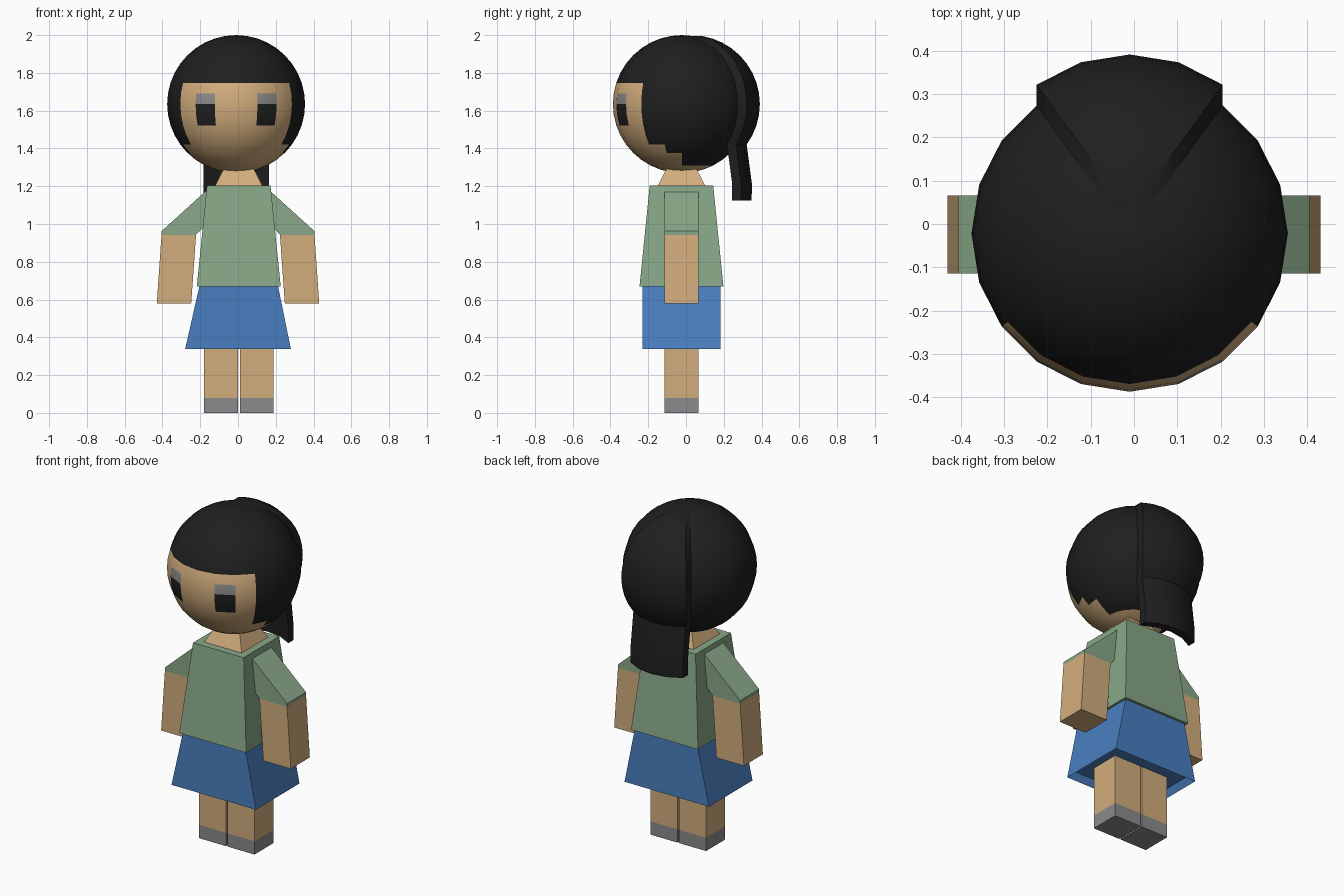
import bpy, bmesh, math
from mathutils import Vector

if "Cube" in bpy.data.objects:
    bpy.data.objects.remove(bpy.data.objects["Cube"])


def make_material(name, hex_code):
    channels = [int(hex_code[i:i + 2], 16) / 255 for i in (0, 2, 4)]
    rgba = [c / 12.92 if c < 0.04 else ((c + 0.055) / 1.055) ** 2.4 for c in channels] + [1]
    mat = bpy.data.materials.new(name)
    mat.use_nodes = True
    mat.diffuse_color = rgba
    mat.node_tree.nodes["Principled BSDF"].inputs["Base Color"].default_value = rgba
    return mat


skin = make_material("skin", "D2AD7C")
black = make_material("black_hair", "1F1F1F")
grey = make_material("grey", "8B8B8B")
green = make_material("green_shirt", "88A788")
blue = make_material("blue_skirt", "4A7FC0")

MID_Y = -0.024
HEAD = Vector((-0.01, -0.022, 1.635))
RADIUS = 0.365
STEP = math.radians(18)


def finish(name, bm, mats, smooth=False):
    bmesh.ops.recalc_face_normals(bm, faces=bm.faces)
    mesh = bpy.data.meshes.new(name)
    bm.to_mesh(mesh)
    bm.free()
    obj = bpy.data.objects.new(name, mesh)
    bpy.context.collection.objects.link(obj)
    for mat in mats:
        mesh.materials.append(mat)
    if smooth:
        bpy.ops.object.select_all(action="DESELECT")
        obj.select_set(True)
        bpy.context.view_layer.objects.active = obj
        bpy.ops.object.shade_smooth_by_angle(angle=math.radians(30))
    return obj


def prism(name, outline, half_depth, mat, recess=0):
    """Front outline in x and z, extruded along y."""
    bm = bmesh.new()
    face = bm.faces.new([bm.verts.new((x, MID_Y - half_depth, z)) for x, z in outline])
    out = bmesh.ops.extrude_face_region(bm, geom=[face])
    moved = [v for v in out["geom"] if isinstance(v, bmesh.types.BMVert)]
    bmesh.ops.translate(bm, verts=moved, vec=(0, 2 * half_depth, 0))
    bmesh.ops.recalc_face_normals(bm, faces=bm.faces)
    if recess:
        under = [f for f in bm.faces if f.normal.z < -0.9]
        bmesh.ops.inset_region(bm, faces=under, thickness=0.03, depth=-recess)
    return finish(name, bm, [mat])


def tapered_block(name, low, high, z0, z1, mat):
    """Square frustum given by its half widths."""
    bpy.ops.mesh.primitive_cone_add(
        vertices=4, radius1=low * math.sqrt(2), radius2=high * math.sqrt(2),
        depth=z1 - z0, location=(0.004, MID_Y, (z0 + z1) / 2), rotation=(0, 0, math.pi / 4))
    obj = bpy.context.object
    obj.name = name
    obj.data.materials.append(mat)
    return obj


# Torso, neck and skirt
tapered_block("shirt_torso", 0.222, 0.168, 0.67, 1.205, green)
tapered_block("neck", 0.127, 0.07, 1.2, 1.31, skin)
prism("skirt", [(-0.28, 0.337), (0.28, 0.337), (0.212, 0.672), (-0.204, 0.672)],
      0.206, blue, recess=0.04)

# Limbs, mirrored by sign
for side, s in (("left", 1), ("right", -1)):
    prism(side + "_sleeve",
          [(s * x, z) for x, z in ((0.15, 1.18), (0.17, 1.175), (0.405, 0.962), (0.405, 0.943),
                                   (0.222, 0.943), (0.18, 0.985), (0.15, 0.985))], 0.09, green)
    prism(side + "_arm",
          [(s * x, z) for x, z in ((0.222, 0.943), (0.405, 0.943), (0.43, 0.578), (0.248, 0.578))],
          0.09, skin)
    inner, outer = 0.005 + s * 0.005, 0.005 + s * 0.184
    for part, z0, z1, mat in (("shoe", 0, 0.08, grey), ("leg", 0.08, 0.42, skin)):
        prism(f"{side}_{part}", [(inner, z0), (outer, z0), (outer, z1), (inner, z1)], 0.09, mat)

# Head: hair and eyes follow its segments
bm = bmesh.new()
bmesh.ops.create_uvsphere(bm, u_segments=20, v_segments=20, radius=RADIUS)
for f in bm.faces:
    c = f.calc_center_median()
    around = math.degrees(math.atan2(abs(c.x), -c.y))
    lat = math.degrees(math.atan2(c.z, math.hypot(c.x, c.y)))
    if around < 54:
        hairline = 18
    elif around < 72:
        hairline = -36
    elif around < 90:
        hairline = -45
    else:
        hairline = -63
    if lat > hairline:
        f.material_index = 1
    elif 18 < around < 36 and -18 < lat < 9:
        f.material_index = 2 if lat > 0 else 1
bmesh.ops.translate(bm, verts=bm.verts, vec=HEAD)
finish("head", bm, [skin, black, grey], smooth=True)

# Back hair: raised sector of the head that runs down into a tail
bm = bmesh.new()
rows = []
for k in range(9, -5, -1):
    lat = k * STEP / 2
    rows.append((RADIUS * math.cos(lat), 0, HEAD.z + RADIUS * math.sin(lat)))
low_radius = rows[-1][0]
rows += [(low_radius, 0.028, 1.21), (low_radius, 0.026, 1.124)]
grid = [[bm.verts.new((HEAD.x + r * math.sin(i * STEP), HEAD.y + shift + r * math.cos(i * STEP), z))
         for i in range(-2, 3)] for r, shift, z in rows]
for upper, lower in zip(grid, grid[1:]):
    for i in range(4):
        bm.faces.new((upper[i], lower[i], lower[i + 1], upper[i + 1]))
out = bmesh.ops.extrude_face_region(bm, geom=bm.faces[:], use_keep_orig=True)
moved = [v for v in out["geom"] if isinstance(v, bmesh.types.BMVert)]
bmesh.ops.translate(bm, verts=moved, vec=(0, 0.048, 0))
finish("back_hair", bm, [black], smooth=True)
